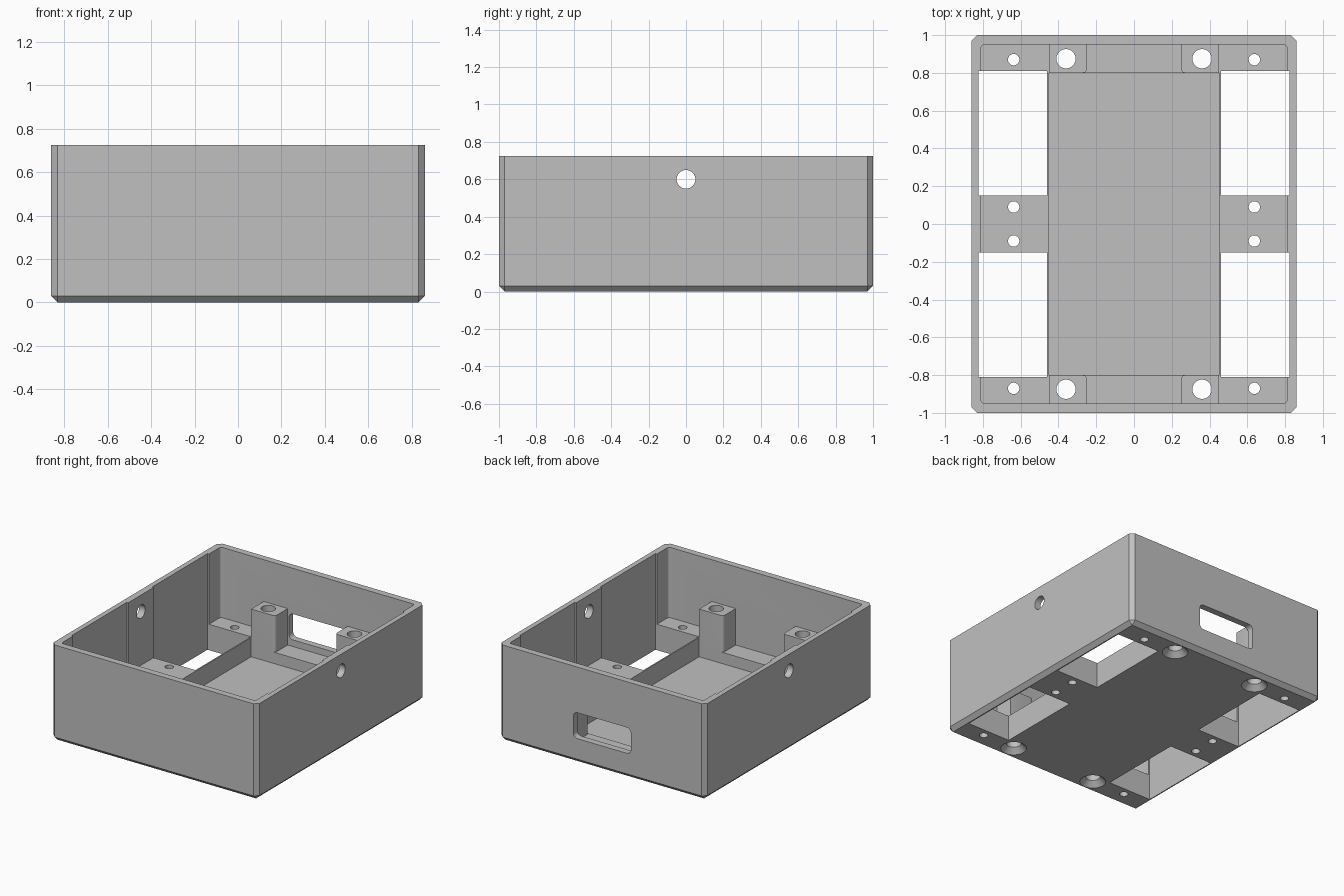
import bpy
import bmesh
import math
from mathutils import Matrix

cube = bpy.data.objects.get("Cube")
if cube:
    bpy.data.objects.remove(cube, do_unlink=True)

grey = bpy.data.materials.new("plain_grey")
grey.use_nodes = True
color = (0.53, 0.53, 0.53, 1)
grey.diffuse_color = color
grey.node_tree.nodes["Principled BSDF"].inputs["Base Color"].default_value = color


def finish(name, bm):
    bmesh.ops.recalc_face_normals(bm, faces=bm.faces)
    mesh = bpy.data.meshes.new(name)
    bm.to_mesh(mesh)
    bm.free()
    mesh.materials.append(grey)
    obj = bpy.data.objects.new(name, mesh)
    bpy.context.collection.objects.link(obj)
    return obj


def box(name, low, high, bevel=0, segments=1, rule=None):
    """Box between two corners; edges whose midpoint and direction pass the rule are bevelled."""
    bm = bmesh.new()
    bmesh.ops.create_cube(bm, size=1)
    for v in bm.verts:
        for i in range(3):
            v.co[i] = high[i] if v.co[i] > 0 else low[i]
    if bevel:
        edges = [e for e in bm.edges
                 if rule((e.verts[0].co + e.verts[1].co) / 2, e.verts[0].co - e.verts[1].co)]
        bmesh.ops.bevel(bm, geom=edges, offset=bevel, segments=segments, profile=0.5,
                        affect='EDGES')
    return finish(name, bm)


def cylinder(name, center, r1, r2, depth, axis='Z'):
    bm = bmesh.new()
    spin = Matrix.Rotation(math.pi / 2, 4, 'Y') if axis == 'X' else Matrix()
    bmesh.ops.create_cone(bm, cap_ends=True, segments=40, radius1=r1, radius2=r2, depth=depth,
                          matrix=Matrix.Translation(center) @ spin)
    return finish(name, bm)


def combine(tool, operation='DIFFERENCE'):
    mod = body.modifiers.new("cut", 'BOOLEAN')
    mod.operation = operation
    mod.solver = 'EXACT'
    mod.object = tool
    bpy.context.view_layer.objects.active = body
    bpy.ops.object.modifier_apply(modifier=mod.name)
    bpy.data.objects.remove(tool, do_unlink=True)


def upright(mid, along):
    return abs(along.z) > 0.01


HX, HY, TOP = 0.86, 1.0, 0.725
IX, IY = 0.81, 0.95            # inner walls
PAN_X, PAN_Y = 0.45, 0.80      # sunken middle
LEDGE, STRIP, FLOOR = 0.195, 0.135, 0.05

# Outer shell with chamfered corners and bottom edge
body = box("enclosure_body", (-HX, -HY, 0), (HX, HY, TOP), 0.03, 1,
           lambda m, d: upright(m, d) or m.z < 0.01)

# Open cavity, raised end strips and sunken floor
combine(box("cavity", (-IX, -IY, LEDGE), (IX, IY, 1), 0.02, 4, upright))
combine(box("strip_cut", (-PAN_X, -IY, STRIP), (PAN_X, IY, 0.3)))
combine(box("pan_cut", (-PAN_X, -PAN_Y, FLOOR), (PAN_X, PAN_Y, 0.3)))

# Four screw posts, rounded on the inner corner
signs = [(sx, sy) for sx in (-1, 1) for sy in (-1, 1)]
for sx, sy in signs:
    xs = sorted((sx * 0.25, sx * PAN_X))
    ys = sorted((sy * PAN_Y, sy * 0.97))
    post = box("post", (xs[0], ys[0], 0.1), (xs[1], ys[1], 0.41), 0.02, 4,
               lambda m, d: upright(m, d) and abs(m.x) < 0.3 and abs(m.y) < 0.9)
    combine(post, 'UNION')

for sx, sy in signs:
    # Window through the ledge, continued up the side wall as a recess
    xs = sorted((sx * 0.46, sx * 0.822))
    ys = sorted((sy * 0.15, sy * 0.81))
    combine(box("window_cut", (xs[0], ys[0], -0.1), (xs[1], ys[1], 1)))
    # Post bore with countersink underneath
    x, y = sx * 0.36, sy * 0.875
    combine(cylinder("bore", (x, y, 0.25), 0.051, 0.051, 0.8))
    combine(cylinder("countersink", (x, y, 0.015), 0.10, 0.05, 0.05))
    # Small ledge screw holes
    for hole_y in (0.09, 0.87):
        combine(cylinder("ledge_hole", (sx * 0.637, sy * hole_y, 0.1), 0.03, 0.03, 0.5))

# Round hole in each side wall
for sx in (-1, 1):
    combine(cylinder("side_hole", (sx * 0.84, 0, 0.6), 0.05, 0.05, 0.2, 'X'))

# Rounded slot in the back wall
combine(box("back_slot", (-0.24, 0.9, 0.185), (0.24, 1.1, 0.38), 0.035, 6,
            lambda m, d: abs(d.y) > 0.01))

bpy.ops.object.select_all(action='DESELECT')
body.select_set(True)
bpy.context.view_layer.objects.active = body
bpy.ops.object.shade_smooth_by_angle(angle=math.radians(30))
